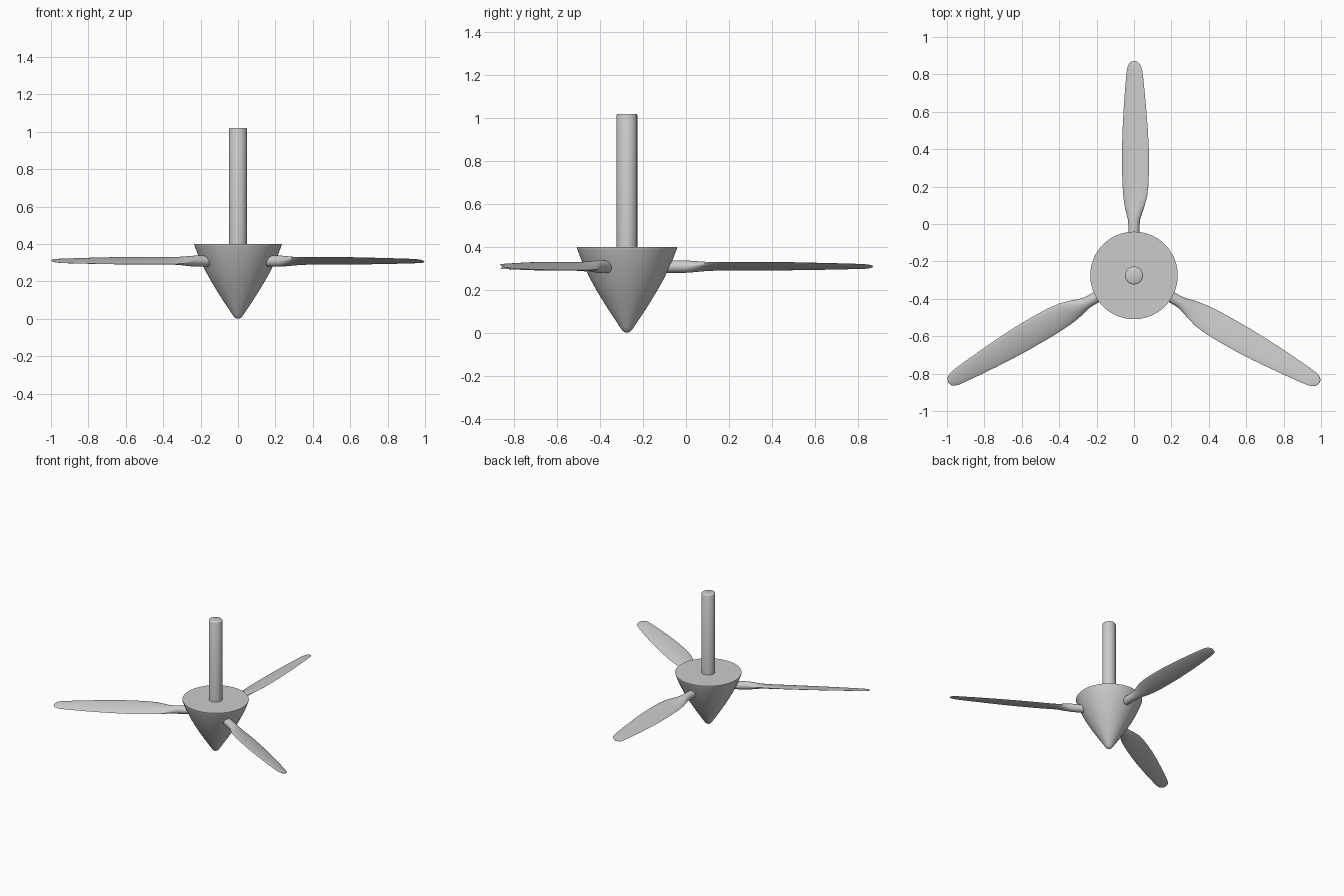
import bpy, bmesh, math
from math import sin, cos, pi, radians
from mathutils import Matrix

if "Cube" in bpy.data.objects:
    bpy.data.objects.remove(bpy.data.objects["Cube"])

CY = -0.275          # hub axis position in y
BLADE_Z = 0.308


def finish(name, bm, angle=40):
    bmesh.ops.recalc_face_normals(bm, faces=bm.faces)
    me = bpy.data.meshes.new(name)
    bm.to_mesh(me)
    bm.free()
    ob = bpy.data.objects.new(name, me)
    bpy.context.collection.objects.link(ob)
    bpy.ops.object.select_all(action='DESELECT')
    ob.select_set(True)
    bpy.context.view_layer.objects.active = ob
    bpy.ops.object.shade_smooth_by_angle(angle=radians(angle))
    return ob


def loft(bm, rings):
    """Skin a list of equal-length point rings and cap both ends."""
    vs = [[bm.verts.new(p) for p in ring] for ring in rings]
    n = len(vs[0])
    for a, b in zip(vs, vs[1:]):
        for i in range(n):
            j = (i + 1) % n
            bm.faces.new((a[i], a[j], b[j], b[i]))
    bm.faces.new(vs[0])
    bm.faces.new(vs[-1])


def lathe(name, profile, n):
    bm = bmesh.new()
    loft(bm, [[(r * cos(2 * pi * i / n), CY + r * sin(2 * pi * i / n), z)
               for i in range(n)] for r, z in profile])
    return finish(name, bm)


# Pointed spinner hub
lathe("spinner_hub", [(0.003, 0.0), (0.012, 0.003), (0.021, 0.010), (0.032, 0.025),
                      (0.055, 0.060), (0.085, 0.105), (0.115, 0.153), (0.145, 0.203),
                      (0.172, 0.252), (0.195, 0.300), (0.214, 0.342), (0.230, 0.385),
                      (0.234, 0.397), (0.234, 0.40)], 64)

# Drive shaft with slightly softened end
lathe("drive_shaft", [(0.048, 0.39), (0.048, 1.014), (0.046, 1.018), (0.043, 1.02)], 40)

# Blade stations: radius, trailing width, leading width, half thickness, flatness 0-1
STATIONS = [
    (0.150, 0.030, 0.030, 0.029, 0.0),
    (0.270, 0.030, 0.030, 0.029, 0.0),
    (0.300, 0.033, 0.033, 0.027, 0.3),
    (0.335, 0.044, 0.042, 0.023, 0.7),
    (0.370, 0.056, 0.050, 0.018, 1.0),
    (0.420, 0.070, 0.057, 0.014, 1.0),
    (0.490, 0.078, 0.062, 0.012, 1.0),
    (0.580, 0.080, 0.064, 0.011, 1.0),
    (0.680, 0.079, 0.064, 0.010, 1.0),
    (0.780, 0.074, 0.061, 0.009, 1.0),
    (0.880, 0.066, 0.056, 0.008, 1.0),
    (0.980, 0.057, 0.049, 0.007, 1.0),
    (1.060, 0.049, 0.042, 0.006, 1.0),
    (1.100, 0.043, 0.038, 0.006, 1.0),
    (1.122, 0.036, 0.032, 0.005, 1.0),
    (1.137, 0.025, 0.022, 0.004, 1.0),
    (1.144, 0.012, 0.011, 0.003, 1.0),
    (1.146, 0.003, 0.003, 0.001, 1.0),
]


def blade(name, angle, n=28):
    bm = bmesh.new()
    rings = []
    for r, back, front, half, flat in STATIONS:
        mid, w = (front - back) / 2, (front + back) / 2
        ring = []
        for i in range(n):
            t = 2 * pi * i / n
            y = mid + w * cos(t)
            s = sin(t)
            z = half * s * abs(s) ** (0.4 * flat)     # round root to lens section
            ring.append((r, y, z - 0.26 * flat * y))  # pitched blade
        rings.append(ring)
    loft(bm, rings)
    bm.transform(Matrix.Translation((0, CY, BLADE_Z)) @ Matrix.Rotation(radians(angle), 4, 'Z'))
    return finish(name, bm, 60)


# Three blades around the hub
for k in range(3):
    blade(f"blade_{k + 1}", 90 + 120 * k)
